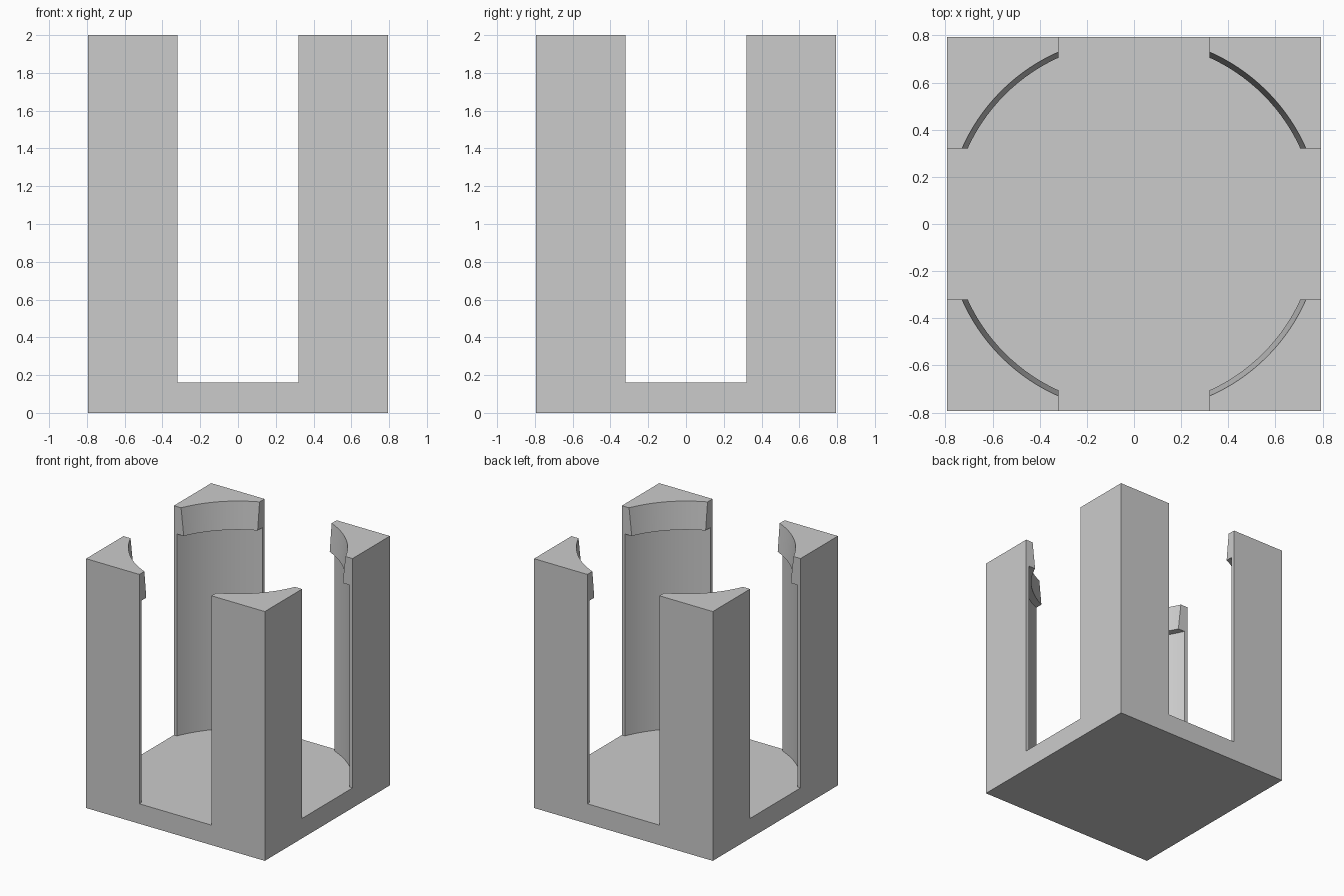
import bpy
import bmesh
from math import pi, radians

old = bpy.data.objects.get("Cube")
if old:
    bpy.data.objects.remove(old, do_unlink=True)

HALF, TOP, FLOOR = 0.793, 2.0, 0.16
SLOT = 0.32

grey = bpy.data.materials.new("light grey")
grey.use_nodes = True
colour = (0.6, 0.6, 0.6, 1)
grey.diffuse_color = colour
grey.node_tree.nodes["Principled BSDF"].inputs["Base Color"].default_value = colour


def finish(bm, name):
    bmesh.ops.recalc_face_normals(bm, faces=bm.faces)
    mesh = bpy.data.meshes.new(name)
    bm.to_mesh(mesh)
    bm.free()
    mesh.materials.append(grey)
    obj = bpy.data.objects.new(name, mesh)
    bpy.context.collection.objects.link(obj)
    return obj


def box(name, half_x, half_y, low, high):
    bm = bmesh.new()
    bmesh.ops.create_cube(bm, size=1)
    for v in bm.verts:
        v.co.x *= 2 * half_x
        v.co.y *= 2 * half_y
        v.co.z = high if v.co.z > 0 else low
    return finish(bm, name)


def lathe(name, profile, steps=128):
    bm = bmesh.new()
    verts = [bm.verts.new((r, 0, z)) for r, z in profile]
    edges = [bm.edges.new(pair) for pair in zip(verts, verts[1:])]
    bmesh.ops.spin(bm, geom=verts + edges, cent=(0, 0, 0), axis=(0, 0, 1),
                   angle=2 * pi, steps=steps)
    bmesh.ops.remove_doubles(bm, verts=bm.verts, dist=0.0001)
    return finish(bm, name)


# Square block with four corner posts left after cutting
holder = box("square_holder", HALF, HALF, 0, TOP)

# Round bore with an inward lip that tapers towards its lower edge
bore = lathe("bore_cutter", [(0, FLOOR), (0.83, FLOOR), (0.83, 1.78),
                             (0.775, 1.78), (0.797, TOP), (0.807, 2.1), (0, 2.1)])
# Cross slots open all four sides
slot_x = box("slot_cutter_x", 1, SLOT, FLOOR, 2.2)
slot_y = box("slot_cutter_y", SLOT, 1, FLOOR, 2.2)

bpy.context.view_layer.objects.active = holder
holder.select_set(True)
for cutter in (slot_x, slot_y, bore):
    cutter.hide_render = True
    mod = holder.modifiers.new(cutter.name, "BOOLEAN")
    mod.operation = "DIFFERENCE"
    mod.solver = "EXACT"
    mod.object = cutter
    bpy.ops.object.modifier_apply(modifier=mod.name)
    bpy.data.objects.remove(cutter, do_unlink=True)

# Merge leftover flat pieces, then smooth the curved walls
bm = bmesh.new()
bm.from_mesh(holder.data)
bmesh.ops.remove_doubles(bm, verts=bm.verts, dist=0.0001)
bmesh.ops.dissolve_limit(bm, angle_limit=radians(0.5),
                         verts=bm.verts, edges=bm.edges)
bm.to_mesh(holder.data)
bm.free()
bpy.ops.object.shade_smooth_by_angle(angle=radians(30))
